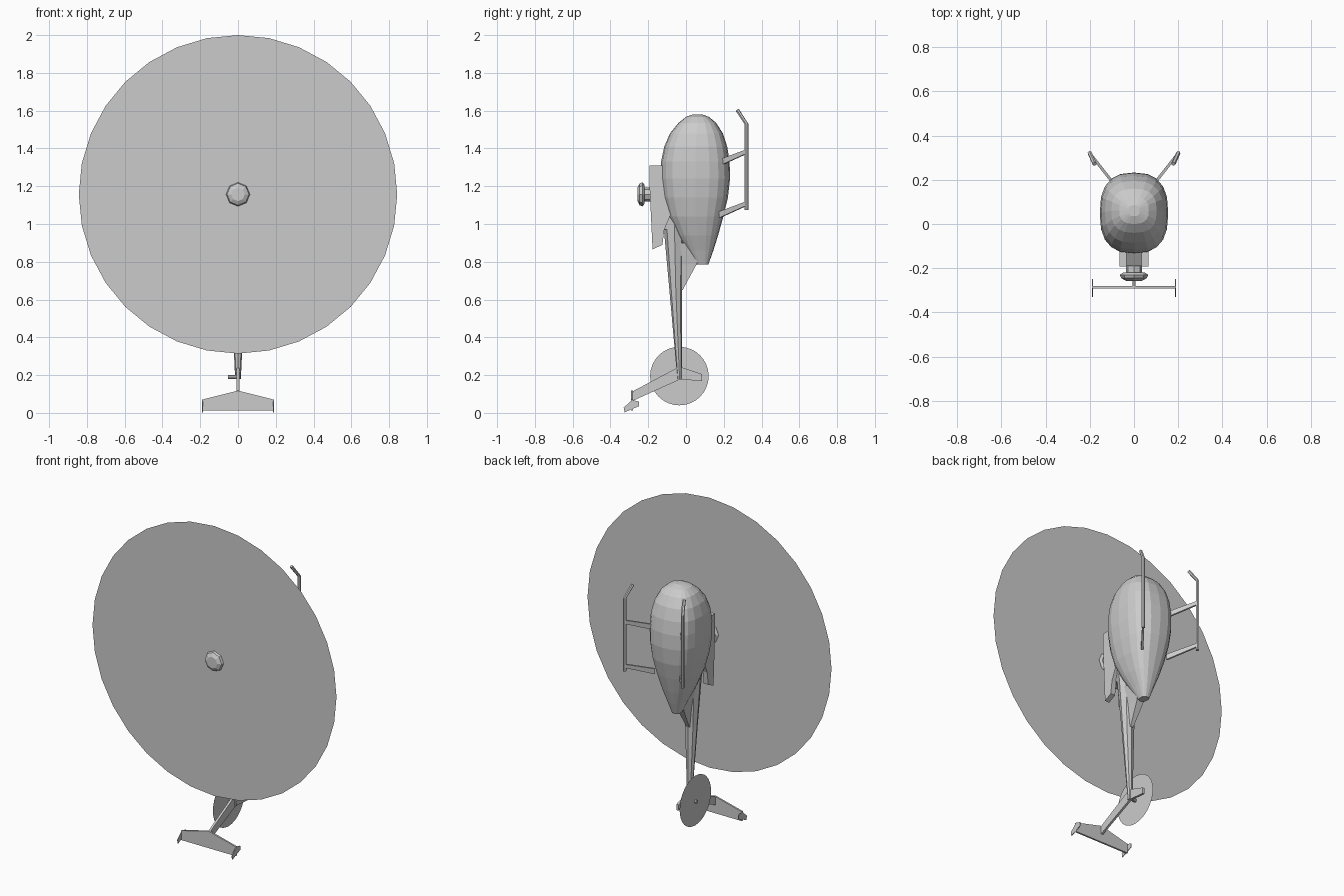
import bpy, bmesh, math
from mathutils import Vector

if "Cube" in bpy.data.objects:
    bpy.data.objects.remove(bpy.data.objects["Cube"])


def make(name, verts, faces):
    me = bpy.data.meshes.new(name)
    me.from_pydata([tuple(v) for v in verts], [], faces)
    bm = bmesh.new()
    bm.from_mesh(me)
    bmesh.ops.recalc_face_normals(bm, faces=bm.faces)
    bm.to_mesh(me)
    bm.free()
    ob = bpy.data.objects.new(name, me)
    bpy.context.collection.objects.link(ob)
    return ob


def skin(name, rings):
    """Closed skin over a list of equal-length rings."""
    n = len(rings[0])
    faces = [list(range(n)), [(len(rings) - 1) * n + i for i in range(n)]]
    for r in range(len(rings) - 1):
        for i in range(n):
            j = (i + 1) % n
            faces.append([r * n + i, r * n + j, (r + 1) * n + j, (r + 1) * n + i])
    return make(name, [v for ring in rings for v in ring], faces)


def section(z, y0, y1, hx, n=16, p=2.0):
    """Superellipse cross-section at height z."""
    cy, hy = (y0 + y1) / 2, (y1 - y0) / 2
    out = []
    for i in range(n):
        a = 2 * math.pi * (i + 0.5 * (n == 4)) / n
        c, s = math.cos(a), math.sin(a)
        f = lambda t: math.copysign(abs(t) ** (2 / p), t)
        out.append((hx * f(c), cy + hy * f(s), z))
    return out


def box_section(z, y0, y1, x0, x1):
    return [(x0, y0, z), (x1, y0, z), (x1, y1, z), (x0, y1, z)]


def plate(name, yz, x, t):
    """Side-view outline given thickness t about x."""
    return skin(name, [[(x + s * t / 2, y, z) for y, z in yz] for s in (-1, 1)])


def tube(name, pts, r, n=6):
    pts = [Vector(p) for p in pts]
    rings = []
    for i, p in enumerate(pts):
        d = (pts[min(i + 1, len(pts) - 1)] - pts[max(i - 1, 0)]).normalized()
        u = d.orthogonal().normalized() if i == 0 else (u - d * u.dot(d)).normalized()
        w = d.cross(u)
        rings.append([p + r * (math.cos(2 * math.pi * k / n) * u
                               + math.sin(2 * math.pi * k / n) * w) for k in range(n)])
    return skin(name, rings)


def turned(name, c, prof, n):
    """Rings along y: prof = (y, radius)."""
    return skin(name, [[(c[0] + r * math.sin(2 * math.pi * i / n), y,
                         c[1] + r * math.cos(2 * math.pi * i / n)) for i in range(n)]
                       for y, r in prof])


# Cabin, nose pointing up: z, y back, y belly, half width
cabin = [(0.785, 0.055, 0.118, 0.025), (0.86, 0.005, 0.145, 0.052),
         (0.94, -0.045, 0.17, 0.085), (1.04, -0.095, 0.198, 0.118),
         (1.14, -0.122, 0.222, 0.14), (1.24, -0.133, 0.233, 0.153),
         (1.33, -0.132, 0.231, 0.155), (1.41, -0.115, 0.218, 0.15),
         (1.48, -0.085, 0.195, 0.132), (1.535, -0.04, 0.16, 0.103),
         (1.567, 0.0, 0.122, 0.067), (1.58, 0.035, 0.085, 0.025)]
skin("cabin", [section(z, a, b, h, 20, 2.6) for z, a, b, h in cabin])

# Engine cowling and the two engine pods
skin("cowling", [box_section(0.97, -0.172, 0.0, -0.04, 0.04),
                 box_section(1.02, -0.185, 0.05, -0.045, 0.045),
                 box_section(1.20, -0.19, 0.05, -0.045, 0.045),
                 box_section(1.24, -0.125, 0.05, -0.04, 0.04)])
for s, side in ((1, "right"), (-1, "left")):
    x0, x1 = s * 0.035, s * 0.066
    pod = [[(x, y, z) for y, z in ((-0.193, 1.31), (-0.11, 1.31), (-0.06, 1.1),
                                   (-0.115, 0.97), (-0.125, 0.89), (-0.177, 0.865),
                                   (-0.193, 1.2))] for x in (x0, x1)]
    skin(side + "_engine", pod)

# Tail boom and the keel joining it to the cabin
skin("tail_boom", [section(z, a, b, h, 8) for z, a, b, h in
                   ((1.05, -0.125, 0.0, 0.062), (0.97, -0.117, -0.005, 0.058),
                    (0.65, -0.088, -0.02, 0.038), (0.18, -0.046, -0.022, 0.015))])
skin("boom_keel", [box_section(0.90, -0.03, 0.10, -0.045, 0.045),
                   box_section(0.785, -0.03, 0.055, -0.024, 0.024),
                   box_section(0.65, -0.03, -0.018, -0.01, 0.01)])

# Tail fins
plate("upper_fin", [(-0.035, 0.245), (-0.29, 0.11), (-0.29, 0.06), (-0.03, 0.178)], 0, 0.014)
plate("lower_fin", [(-0.035, 0.245), (0.085, 0.205), (0.085, 0.168), (-0.03, 0.178)], 0, 0.014)

# Stabilizer with end plates
stab = [(-0.19, 0.012), (0.19, 0.012), (0.19, 0.07), (0, 0.118), (-0.19, 0.07)]
skin("stabilizer", [[(x, y, z) for x, z in stab] for y in (-0.292, -0.281)])
for s, side in ((1, "right"), (-1, "left")):
    plate(side + "_end_plate", [(-0.33, 0.028), (-0.285, 0.068), (-0.248, 0.06),
                                (-0.248, 0.036), (-0.325, 0.003)], s * 0.188, 0.004)

# Main rotor: mast, cap, spinning disc
C = (0, 1.157)
turned("rotor_mast", C, [(-0.15, 0.037), (-0.232, 0.037)], 8)
turned("rotor_cap", C, [(-0.22, 0.05), (-0.23, 0.064), (-0.245, 0.058), (-0.257, 0.036)], 8)
R = 0.843
make("rotor_disc", [(R * math.sin(i * math.pi / 16), -0.232, C[1] + R * math.cos(i * math.pi / 16))
                    for i in range(32)], [list(range(32))])

# Tail rotor: shaft and disc
tube("tail_rotor_shaft", [(0, -0.035, 0.19), (-0.052, -0.035, 0.19)], 0.011, 8)
r = 0.155
make("tail_rotor_disc", [(-0.04, -0.035 + r * math.sin(i * math.pi / 16),
                          0.195 + r * math.cos(i * math.pi / 16)) for i in range(32)],
     [list(range(32))])

# Landing skids
for s, side in ((1, "right"), (-1, "left")):
    tube(side + "_skid", [(s * 0.2, 0.32, 1.075), (s * 0.2, 0.32, 1.53),
                          (s * 0.178, 0.272, 1.603)], 0.01)
    for z, part in ((1.335, "front"), (1.06, "rear")):
        a, b = Vector((s * 0.09, 0.18, z - 0.01)), Vector((s * 0.2, 0.32, z + 0.048))
        w, h = Vector((s * 0.005, -0.004, 0)), Vector((0, 0, 0.014))
        skin(f"{side}_{part}_strut", [[p - w - h * k, p + w - h * k, p + w + h * k, p - w + h * k]
                                      for p, k in ((a, 1.2), (b, 0.8))])
